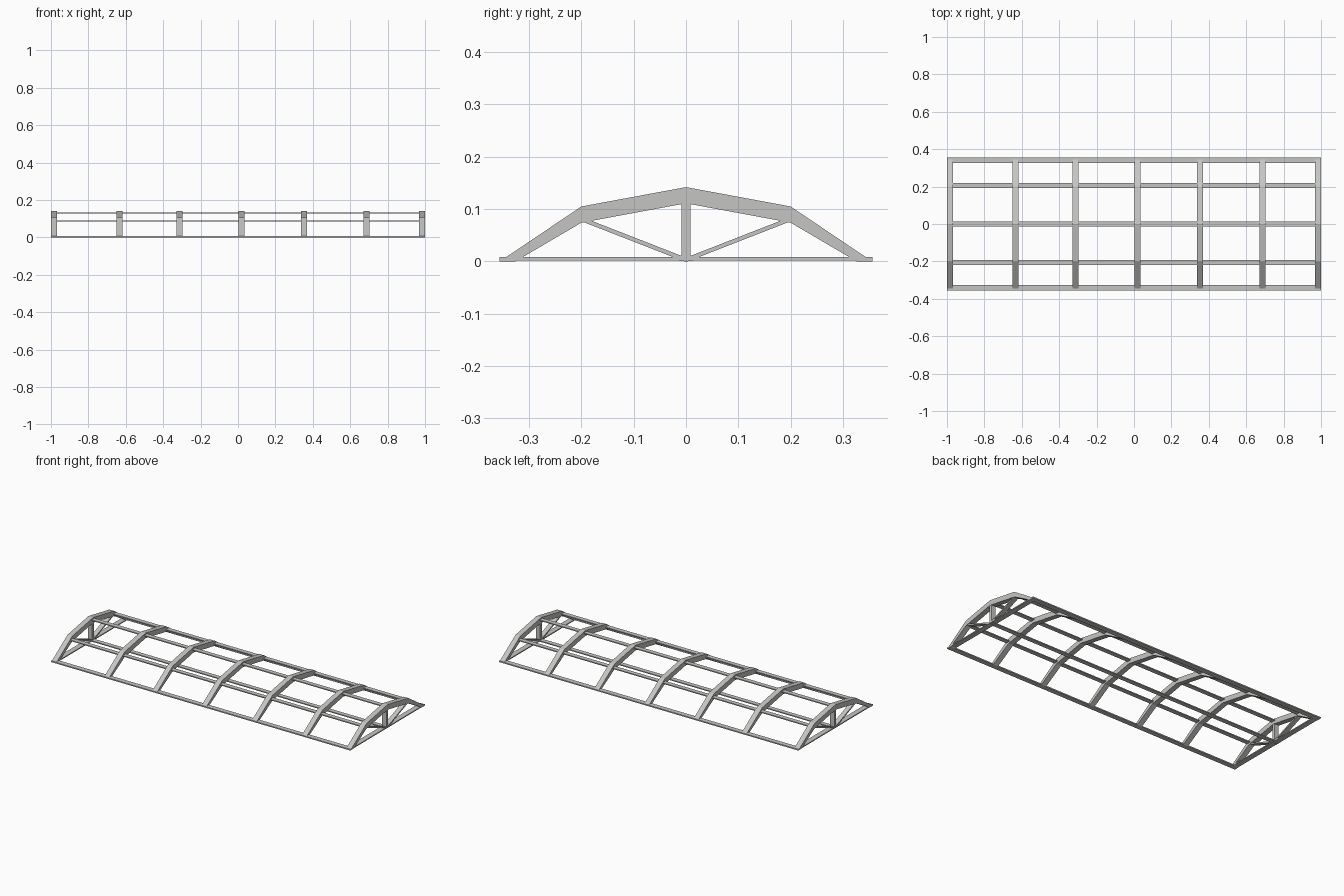
import bpy, bmesh
from mathutils import Vector

if "Cube" in bpy.data.objects:
    bpy.data.objects.remove(bpy.data.objects["Cube"])

mat = bpy.data.materials.new("light grey metal")
mat.diffuse_color = (0.56, 0.56, 0.55, 1)
mat.use_nodes = True
mat.node_tree.nodes["Principled BSDF"].inputs["Base Color"].default_value = mat.diffuse_color


def prism(name, profile, x0, x1):
    """Extrude a (y, z) profile along x."""
    bm = bmesh.new()
    face = bm.faces.new([bm.verts.new((x0, y, z)) for y, z in profile])
    ext = bmesh.ops.extrude_face_region(bm, geom=[face])
    moved = [g for g in ext["geom"] if isinstance(g, bmesh.types.BMVert)]
    bmesh.ops.translate(bm, verts=moved, vec=(x1 - x0, 0, 0))
    bmesh.ops.recalc_face_normals(bm, faces=bm.faces)
    me = bpy.data.meshes.new(name)
    bm.to_mesh(me)
    bm.free()
    me.materials.append(mat)
    ob = bpy.data.objects.new(name, me)
    bpy.context.collection.objects.link(ob)
    return ob


def bar(name, x0, x1, y0, y1, z0, z1):
    return prism(name, [(y0, z0), (y1, z0), (y1, z1), (y0, z1)], x0, x1)


# Arched ribs
outer = [(-0.356, 0), (-0.2, 0.105), (0, 0.142), (0.2, 0.105), (0.356, 0)]
inner = [(0.326, 0), (0.2, 0.074), (0, 0.111), (-0.2, 0.074), (-0.326, 0)]
for x in (-0.984, -0.633, -0.312, 0.018, 0.354, 0.688, 0.984):
    prism("arched_rib", outer + inner, x - 0.016, x + 0.016)

# Long bars: eaves, mid purlins, ridge and floor centre
for s in (-1, 1):
    bar("eave_bar", -1, 1, s * 0.341 - 0.015, s * 0.341 + 0.015, 0, 0.007)
    bar("purlin", -0.99, 0.99, s * 0.206 - 0.0135, s * 0.206 + 0.0135, 0.084, 0.09)
bar("ridge_bar", -0.99, 0.99, -0.0135, 0.0135, 0.127, 0.133)
bar("floor_centre_bar", -1, 1, -0.0135, 0.0135, 0.001, 0.007)

# End trusses: tie beam, king post and diagonal braces
for e in (-1, 1):
    x0, x1 = e * 0.984 - 0.014, e * 0.984 + 0.014
    bar("tie_beam", x0 - 0.002, x1 + 0.002, -0.356, 0.356, 0.002, 0.008)
    bar("king_post", x0, x1, -0.0085, 0.0085, 0.004, 0.118)
    for s in (-1, 1):
        a, b = Vector((0, 0.003)), Vector((s * 0.195, 0.079))
        n = (b - a).orthogonal().normalized() * 0.004
        prism("diagonal_brace", [a + n, b + n, b - n, a - n], x0, x1)
